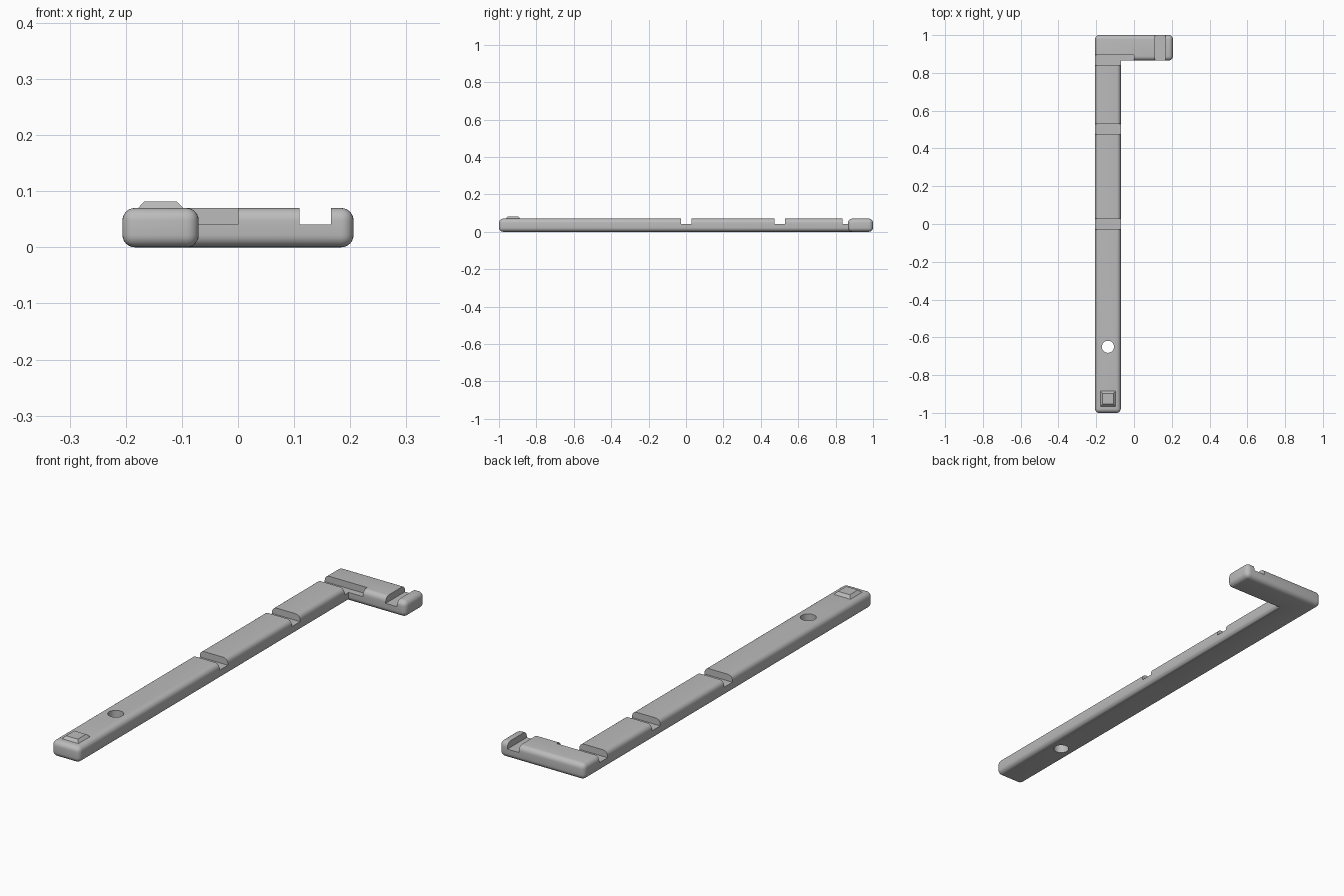
import bpy, bmesh
from mathutils import Matrix, Vector

if "Cube" in bpy.data.objects:
    bpy.data.objects.remove(bpy.data.objects["Cube"], do_unlink=True)

grey = bpy.data.materials.new("plain grey")
grey.use_nodes = True
colour = (0.5, 0.5, 0.5, 1)
grey.diffuse_color = colour
grey.node_tree.nodes["Principled BSDF"].inputs["Base Color"].default_value = colour

LEFT, RIGHT, INNER = -0.206, 0.206, -0.07
STEP, THICK, FLOOR, ROUND = 0.866, 0.07, 0.041, 0.022
MID = (LEFT + INNER) / 2


def add_object(name, bm):
    bmesh.ops.recalc_face_normals(bm, faces=bm.faces)
    mesh = bpy.data.meshes.new(name)
    bm.to_mesh(mesh)
    bm.free()
    mesh.materials.append(grey)
    obj = bpy.data.objects.new(name, mesh)
    bpy.context.collection.objects.link(obj)
    return obj


def box(bm, x0, x1, y0, y1, z0, z1):
    size = Matrix.Diagonal((x1 - x0, y1 - y0, z1 - z0, 1))
    centre = Vector((x0 + x1, y0 + y1, z0 + z1)) / 2
    return bmesh.ops.create_cube(bm, size=1, matrix=Matrix.Translation(centre) @ size)["verts"]


# L-shaped bar, rounded on every edge but the inner corner
bm = bmesh.new()
outline = [(LEFT, -1), (INNER, -1), (INNER, STEP), (RIGHT, STEP), (RIGHT, 1), (LEFT, 1)]
base = bm.faces.new([bm.verts.new((x, y, 0)) for x, y in outline])
top = bmesh.ops.extrude_face_region(bm, geom=[base])["geom"]
bmesh.ops.translate(bm, vec=(0, 0, THICK), verts=[v for v in top if isinstance(v, bmesh.types.BMVert)])
bmesh.ops.recalc_face_normals(bm, faces=bm.faces)
inner = Vector((INNER, STEP))
edges = [e for e in bm.edges if any((v.co.xy - inner).length > 0.001 for v in e.verts)]
bmesh.ops.bevel(bm, geom=edges, offset=ROUND, segments=6, profile=0.5, affect='EDGES', clamp_overlap=True)
bar = add_object("angled_bar", bm)

# Grooves across the top and the round through hole
bm = bmesh.new()
for x0, x1, y0, y1 in [(-0.3, 0.05, -0.028, 0.03), (-0.3, 0.05, 0.473, 0.53),
                       (-0.3, 0.0, 0.838, 0.895), (0.11, 0.166, 0.7, 1.1)]:
    box(bm, x0, x1, y0, y1, FLOOR, 0.2)
bmesh.ops.create_cone(bm, cap_ends=True, segments=32, radius1=0.032, radius2=0.032,
                      depth=0.4, matrix=Matrix.Translation((MID, -0.65, 0)))
cutter = add_object("groove_cutter", bm)
cutter.hide_render = True

cut = bar.modifiers.new("grooves", 'BOOLEAN')
cut.operation = 'DIFFERENCE'
cut.solver = 'EXACT'
cut.object = cutter
bpy.context.view_layer.objects.active = bar
bar.select_set(True)
bpy.ops.object.modifier_apply(modifier=cut.name)
bpy.data.objects.remove(cutter, do_unlink=True)
bpy.ops.object.shade_smooth_by_angle(angle=0.6)

# Tapered square stud near the front end
bm = bmesh.new()
half = 0.041
verts = box(bm, MID - half, MID + half, -0.925 - half, -0.925 + half, THICK - 0.001, 0.082)
for v in verts:
    if v.co.z > THICK:
        v.co.x = MID + (v.co.x - MID) * 0.7
        v.co.y = -0.925 + (v.co.y + 0.925) * 0.7
add_object("square_stud", bm)
